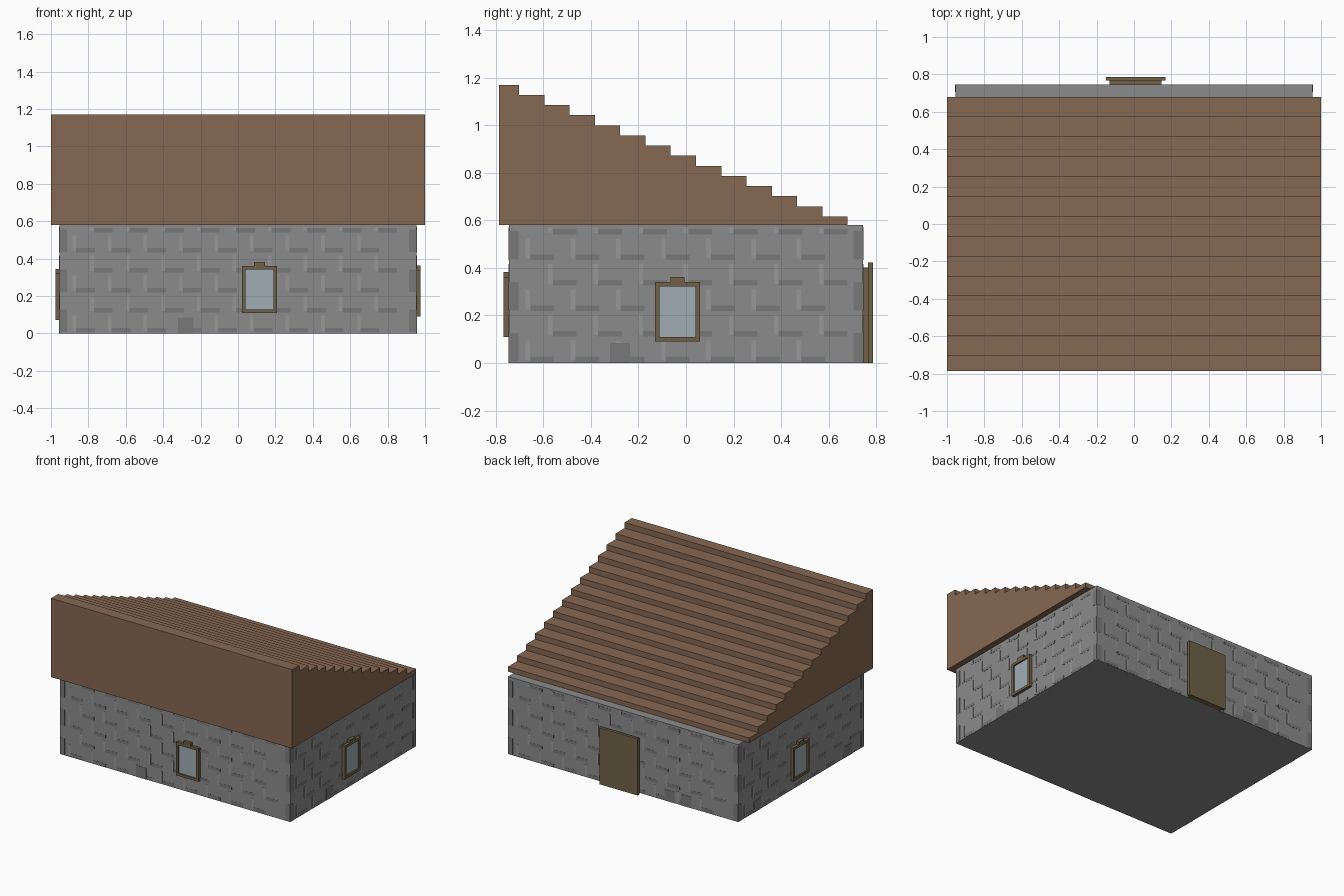
import bpy, bmesh
from math import pi
from mathutils import Matrix, Vector

if "Cube" in bpy.data.objects:
    bpy.data.objects.remove(bpy.data.objects["Cube"])

HX, HY, HZ = 0.955, 0.745, 0.58


def material(name, rgb):
    m = bpy.data.materials.new(name)
    m.diffuse_color = (*rgb, 1)
    m.use_nodes = True
    m.node_tree.nodes["Principled BSDF"].inputs["Base Color"].default_value = m.diffuse_color
    return m


STONE = material("stone", (0.26, 0.26, 0.26))
DARK = material("dark_stone", (0.19, 0.19, 0.19))
LIGHT = material("light_mortar", (0.31, 0.31, 0.31))
ROOF = material("roof_brown", (0.24, 0.14, 0.085))
WOOD = material("wood", (0.16, 0.12, 0.065))
GLASS = material("glass", (0.35, 0.42, 0.46))


def finish(bm, name, mat):
    me = bpy.data.meshes.new(name)
    bmesh.ops.recalc_face_normals(bm, faces=bm.faces)
    bm.to_mesh(me)
    bm.free()
    me.materials.append(mat)
    ob = bpy.data.objects.new(name, me)
    bpy.context.collection.objects.link(ob)
    return ob


def boxes(name, items, mat, rot=0.0):
    """Boxes given as (x0, x1, y0, y1, z0, z1), turned about z."""
    bm = bmesh.new()
    for x0, x1, y0, y1, z0, z1 in items:
        m = Matrix.Translation(((x0 + x1) / 2, (y0 + y1) / 2, (z0 + z1) / 2)) \
            @ Matrix.Diagonal((x1 - x0, y1 - y0, z1 - z0, 1))
        bmesh.ops.create_cube(bm, size=1, matrix=Matrix.Rotation(rot, 4, 'Z') @ m)
    return finish(bm, name, mat)


def on_wall(u0, u1, z0, z1, wall, d0, d1):
    """Box on a wall: u runs along it, d is the distance out from it."""
    return (u0, u1, -wall - d1, -wall - d0, z0, z1)


def window(name, uc, z0, wall, rot):
    w, h, t, d = 0.094, 0.25, 0.019, 0.022
    a, b, top = uc - w, uc + w, z0 + h
    bars = [(a, a + t, z0, top), (b - t, b, z0, top),
            (a + t, b - t, z0, z0 + t), (a + t, b - t, top - t, top),
            (uc - 0.03, uc + 0.03, top, top + 0.022)]
    boxes(name + "_frame", [on_wall(*r, wall, 0, d) for r in bars], WOOD, rot)
    boxes(name + "_glass",
          [on_wall(a + t, b - t, z0 + t, top - t, wall, 0, 0.012)], GLASS, rot)


def masonry(name, half, wall, rot, base_blocks):
    """Thin surface pattern: corner stones, dark course edges, light joints."""
    dark, light = [], []
    inner, pitch = half - 0.04, 0.19
    for row in range(6):
        z = 0.107 * row
        if row % 2:
            for s in (-1, 1):
                u = sorted((s * half, s * inner))
                dark.append(on_wall(*u, z - 0.1, z + 0.02, wall, 0, 0.001))
        shift = 0.095 * (row % 2)
        n = int(2 * inner / pitch)
        for i in range(n):
            u = -inner + 0.03 + shift + i * pitch
            if u + 0.12 < inner:
                dark.append(on_wall(u + 0.02, u + 0.12, z + 0.005, z + 0.028, wall, 0, 0.001))
                light.append(on_wall(u, u + 0.019, z + 0.012, min(z + 0.095, HZ - 0.01),
                                     wall, 0, 0.0015))
    dark = [b for b in dark if b[4] >= 0]
    for c in base_blocks:
        dark.append(on_wall(c - 0.042, c + 0.042, 0, 0.085, wall, 0, 0.002))
    boxes(name + "_dark_stones", dark, DARK, rot)
    boxes(name + "_joints", light, LIGHT, rot)


# stone walls
boxes("walls", [(-HX, HX, -HY, HY, 0, HZ)], STONE)
masonry("front", HX, HY, 0, [-0.28])
masonry("right", HY, HX, pi / 2, [-0.278])
masonry("back", HX, HY, pi, [0.385, 0.525])
masonry("left", HY, HX, -pi / 2, [-0.52, 0.555])

# stepped lean-to roof: extruded stair profile
steps, y_front, y_first, run, z_low, rise = 14, -0.787, -0.702, 0.1063, 0.617, 0.0426
profile = [(y_front, HZ)]
y = y_front
for i in range(steps):
    z = z_low + rise * (steps - 1 - i)
    profile.append((y, z))
    y = y_first + run * i
    profile.append((y, z))
profile.append((y, HZ))
bm = bmesh.new()
side = bm.faces.new([bm.verts.new((-1, p, z)) for p, z in profile[1:]] +
                    [bm.verts.new((-1, *profile[0]))])
ext = bmesh.ops.extrude_face_region(bm, geom=[side], use_keep_orig=True)
bmesh.ops.translate(bm, vec=Vector((2, 0, 0)),
                    verts=[v for v in ext["geom"] if isinstance(v, bmesh.types.BMVert)])
finish(bm, "stepped_roof", ROOF)

# windows
window("front_window", 0.115, 0.11, HY, 0)
window("right_window", -0.036, 0.09, HX, pi / 2)
window("left_window", -0.028, 0.072, HX, -pi / 2)

# back door: backing and wider front panel
boxes("door_backing", [(-0.13, 0.147, HY, 0.766, 0, 0.402)], WOOD)
boxes("door_panel", [(-0.15, 0.168, 0.766, 0.787, 0, 0.424)], WOOD)
